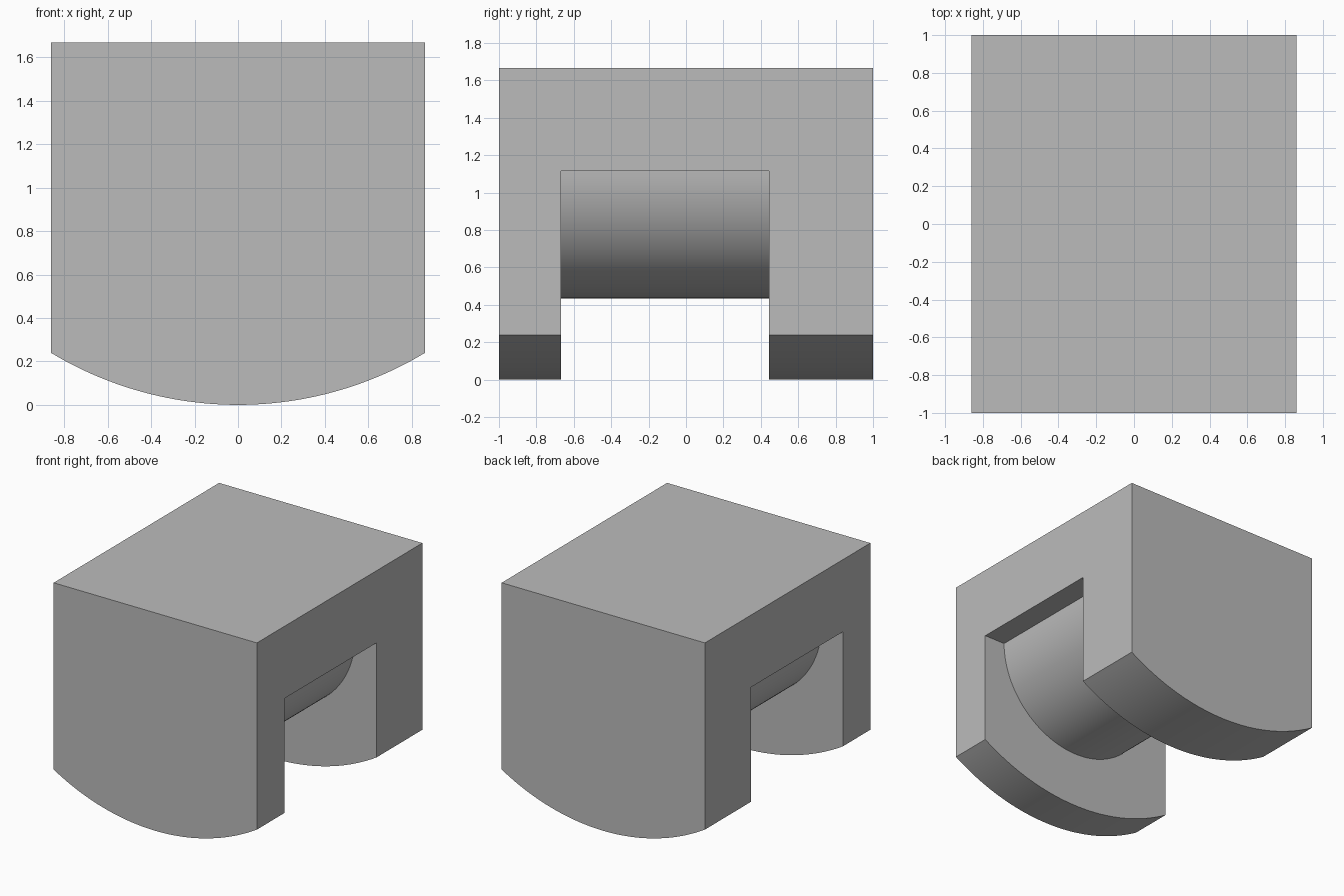
import bpy
import bmesh
from math import asin, cos, pi, radians, sin

old = bpy.data.objects.get("Cube")
if old:
    bpy.data.objects.remove(old, do_unlink=True)

HALF_WIDTH = 0.86
TOP = 1.667
OUTER_RADIUS = 1.667
NOTCH_TOP = 1.115
CORE_RADIUS = 0.68
NOTCH_FRONT, NOTCH_BACK = -0.667, 0.444

grey = bpy.data.materials.new("plain grey")
grey.use_nodes = True
colour = (0.5, 0.5, 0.5, 1)
grey.diffuse_color = colour
grey.node_tree.nodes["Principled BSDF"].inputs["Base Color"].default_value = colour


def lower_arc(centre_z, radius, half_angle, steps):
    """Points along the bottom of a circle, from -x to +x."""
    angles = [half_angle * (2 * i / steps - 1) for i in range(steps + 1)]
    return [(radius * sin(a), centre_z - radius * cos(a)) for a in angles]


def extrude_profile(name, profile, y0, y1):
    """Solid made by sweeping an x-z outline along y."""
    bm = bmesh.new()
    face = bm.faces.new([bm.verts.new((x, y0, z)) for x, z in profile])
    swept = bmesh.ops.extrude_face_region(bm, geom=[face])["geom"]
    verts = [g for g in swept if isinstance(g, bmesh.types.BMVert)]
    bmesh.ops.translate(bm, verts=verts, vec=(0, y1 - y0, 0))
    bmesh.ops.recalc_face_normals(bm, faces=bm.faces)
    mesh = bpy.data.meshes.new(name)
    bm.to_mesh(mesh)
    bm.free()
    mesh.materials.append(grey)
    obj = bpy.data.objects.new(name, mesh)
    bpy.context.collection.objects.link(obj)
    return obj


# Block with a rounded underside
outline = lower_arc(TOP, OUTER_RADIUS, asin(HALF_WIDTH / OUTER_RADIUS), 48)
outline += [(HALF_WIDTH, TOP), (-HALF_WIDTH, TOP)]
body = extrude_profile("saddle_block", outline, -1, 1)

# Slot cutter that leaves a half-round core hanging from the block
slot = [(-1, NOTCH_TOP)] + lower_arc(NOTCH_TOP, CORE_RADIUS, pi / 2, 64)
slot += [(1, NOTCH_TOP), (1, -0.2), (-1, -0.2)]
cutter = extrude_profile("slot_cutter", slot, NOTCH_FRONT, NOTCH_BACK)
cutter.hide_render = True

cut = body.modifiers.new("slot", "BOOLEAN")
cut.operation = "DIFFERENCE"
cut.solver = "EXACT"
cut.object = cutter

bpy.ops.object.select_all(action="DESELECT")
body.select_set(True)
bpy.context.view_layer.objects.active = body
bpy.ops.object.modifier_apply(modifier=cut.name)
bpy.data.objects.remove(cutter, do_unlink=True)

# Smooth curves, crisp edges
bpy.ops.object.shade_smooth_by_angle(angle=radians(25))
